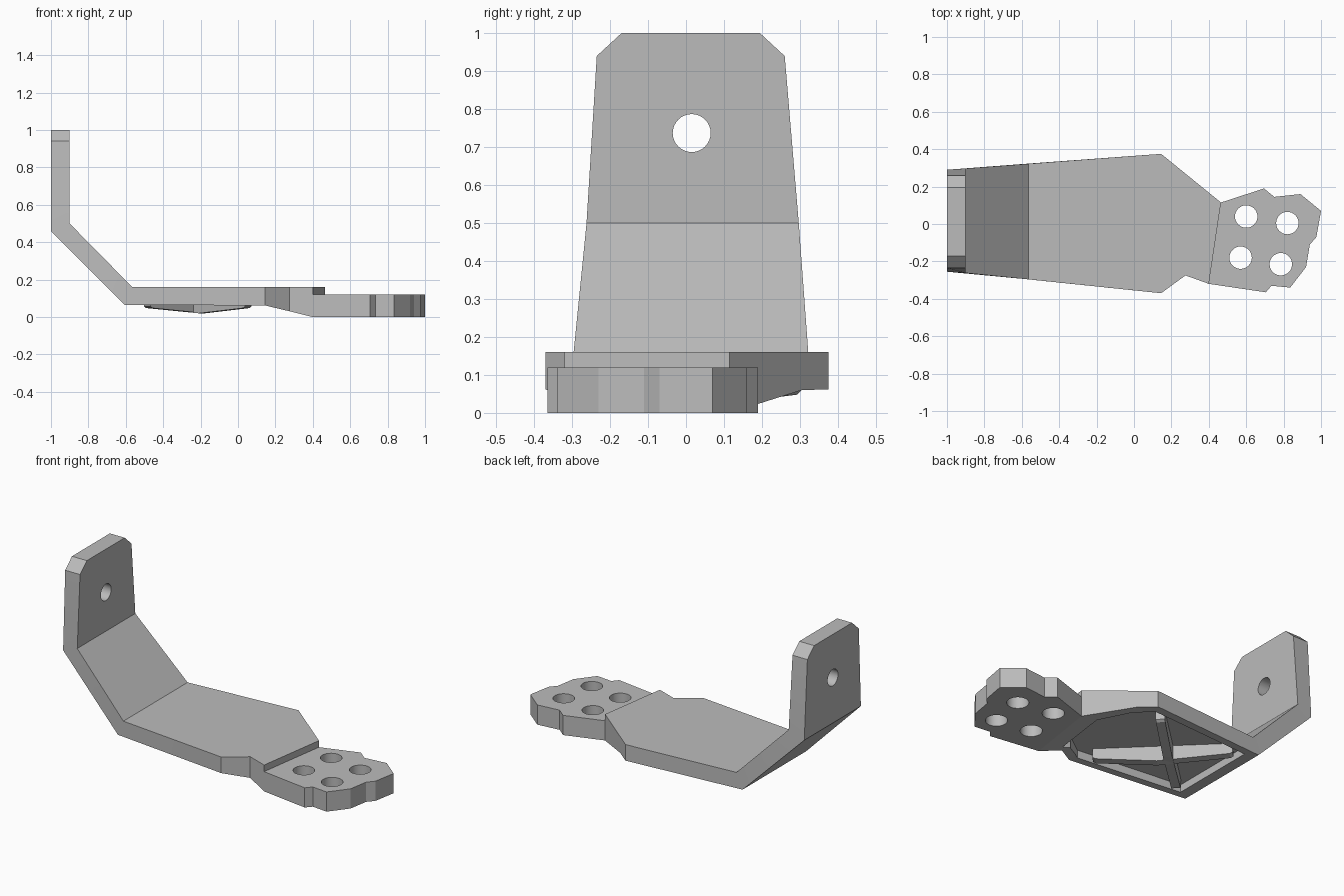
import bpy, bmesh, math
from mathutils import Vector, Matrix

cube = bpy.data.objects.get("Cube")
if cube:
    bpy.data.objects.remove(cube, do_unlink=True)

# Single grey material
grey = bpy.data.materials.new("plain_grey")
grey.use_nodes = True
grey.diffuse_color = (0.5, 0.5, 0.5, 1)
grey.node_tree.nodes["Principled BSDF"].inputs["Base Color"].default_value = (0.5, 0.5, 0.5, 1)


def finish(name, bm):
    bmesh.ops.recalc_face_normals(bm, faces=bm.faces)
    mesh = bpy.data.meshes.new(name)
    bm.to_mesh(mesh)
    bm.free()
    mesh.materials.append(grey)
    ob = bpy.data.objects.new(name, mesh)
    bpy.context.collection.objects.link(ob)
    return ob


def prism(name, outline, z0, z1):
    bm = bmesh.new()
    low = [bm.verts.new((x, y, z0)) for x, y in outline]
    face = bm.faces.new(low)
    new = bmesh.ops.extrude_face_region(bm, geom=[face])["geom"]
    for v in new:
        if isinstance(v, bmesh.types.BMVert):
            v.co.z = z1
    return finish(name, bm)


def drill(name, centre, radius, axis):
    bm = bmesh.new()
    turn = Vector((0, 0, 1)).rotation_difference(Vector(axis)).to_matrix().to_4x4()
    bmesh.ops.create_cone(bm, cap_ends=True, segments=32, radius1=radius, radius2=radius,
                          depth=0.5, matrix=Matrix.Translation(centre) @ turn)
    return finish(name, bm)


def cut(ob, cutters):
    for c in cutters:
        c.hide_render = True
        mod = ob.modifiers.new("cut", "BOOLEAN")
        mod.operation, mod.solver, mod.object = "DIFFERENCE", "EXACT", c
    bpy.context.view_layer.update()
    graph = bpy.context.evaluated_depsgraph_get()
    ob.data = bpy.data.meshes.new_from_object(ob.evaluated_get(graph))
    ob.modifiers.clear()
    for c in cutters:
        bpy.data.objects.remove(c, do_unlink=True)


def smooth(ob):
    bpy.ops.object.select_all(action="DESELECT")
    ob.select_set(True)
    bpy.context.view_layer.objects.active = ob
    bpy.ops.object.shade_smooth_by_angle(angle=math.radians(25))


# Bent bracket: sections from the upright's top down to the widest part of the plate
# each is inner (x, z), outer (x, z), inner (y-, y+), outer (y-, y+)
sections = [
    ((-0.9, 1.0), (-1, 1.0), (-0.17, 0.195), (-0.17, 0.195)),
    ((-0.9, 0.94), (-1, 0.94), (-0.235, 0.26), (-0.235, 0.26)),
    ((-0.9, 0.5), (-1, 0.46), (-0.262, 0.297), (-0.255, 0.29)),
    ((-0.565, 0.16), (-0.605, 0.065), (-0.296, 0.322), (-0.292, 0.32)),
    ((0.145, 0.16), (0.145, 0.062), (-0.37, 0.375), (-0.37, 0.375)),
]
bm = bmesh.new()
rings = []
for (xi, zi), (xo, zo), yi, yo in sections:
    pts = [(xi, yi[0], zi), (xi, yi[1], zi), (xo, yo[1], zo), (xo, yo[0], zo)]
    rings.append([bm.verts.new(p) for p in pts])
bm.faces.new(rings[0])
for a, b in zip(rings, rings[1:]):
    for i in range(4):
        j = (i + 1) % 4
        bm.faces.new((a[i], a[j], b[j], b[i]))

# Pointed end of the plate, its underside ramping down to the pad
end = [(0.465, 0.115), (0.40, -0.32), (0.275, -0.275)]
top = [bm.verts.new((x, y, 0.16)) for x, y in end]
bot = [bm.verts.new((x, y, z)) for (x, y), z in zip(end, (0, 0, 0.031))]
start = bm.verts.new((0.23, 0.305, 0.06))
t0, t1, b1, b0 = rings[-1]
bm.faces.new([t0, t1] + top)
bm.faces.new((b0, b1, start))
bm.faces.new([b0, start] + bot)
bm.faces.new((t1, top[0], bot[0], start, b1))
bm.faces.new((top[0], top[1], bot[1], bot[0]))
bm.faces.new((top[1], top[2], bot[2], bot[1]))
bm.faces.new((top[2], t0, b0, bot[2]))
bracket = finish("bent_bracket", bm)

# Underside pocket and the upright's bolt hole
pocket = prism("pocket_cutter", [(-0.54, -0.255), (0.125, -0.325), (0.25, -0.235),
                                 (0.30, -0.24), (0.345, 0.10), (0.125, 0.325),
                                 (-0.54, 0.28)], -0.2, 0.11)
cut(bracket, [pocket, drill("bolt_cutter", (-0.95, 0.015, 0.737), 0.05, (1, 0, 0))])
smooth(bracket)

# Lower pad with four round holes
pad = prism("hole_pad", [(0.465, 0.115), (0.40, -0.32), (0.705, -0.365), (0.735, -0.33),
                         (0.835, -0.34), (0.92, -0.23), (0.94, -0.11), (0.975, -0.07),
                         (1.0, 0.07), (0.89, 0.16), (0.75, 0.145), (0.695, 0.19)], 0, 0.12)
cut(pad, [drill("pad_cutter", (x, y, 0.06), 0.06, (0, 0, 1)) for x, y in
          ((0.60, 0.04), (0.82, 0.005), (0.57, -0.18), (0.785, -0.215))])
smooth(pad)


# Crossed stiffening ribs in the pocket, deepest where they meet
def rib(name, p, q, width=0.05):
    p, q = Vector(p), Vector(q)
    d = (q - p).normalized()
    side = Vector((-d.y, d.x)) * width / 2
    profile = [(0, 0.112), (0, 0.058), (0.02, 0.048), (0.46, 0.02),
               (0.98, 0.048), (1, 0.058), (1, 0.112)]
    bm = bmesh.new()
    walls = []
    for s in (-1, 1):
        row = [p.lerp(q, t) + side * s for t, z in profile]
        walls.append([bm.verts.new((v.x, v.y, z)) for v, (t, z) in zip(row, profile)])
    for w in walls:
        bm.faces.new(w)
    for i in range(len(profile)):
        j = (i + 1) % len(profile)
        bm.faces.new((walls[0][i], walls[0][j], walls[1][j], walls[1][i]))
    return finish(name, bm)


rib("rib_one", (0.055, -0.28), (-0.485, 0.25))
rib("rib_two", (0.055, 0.285), (-0.485, -0.225))
